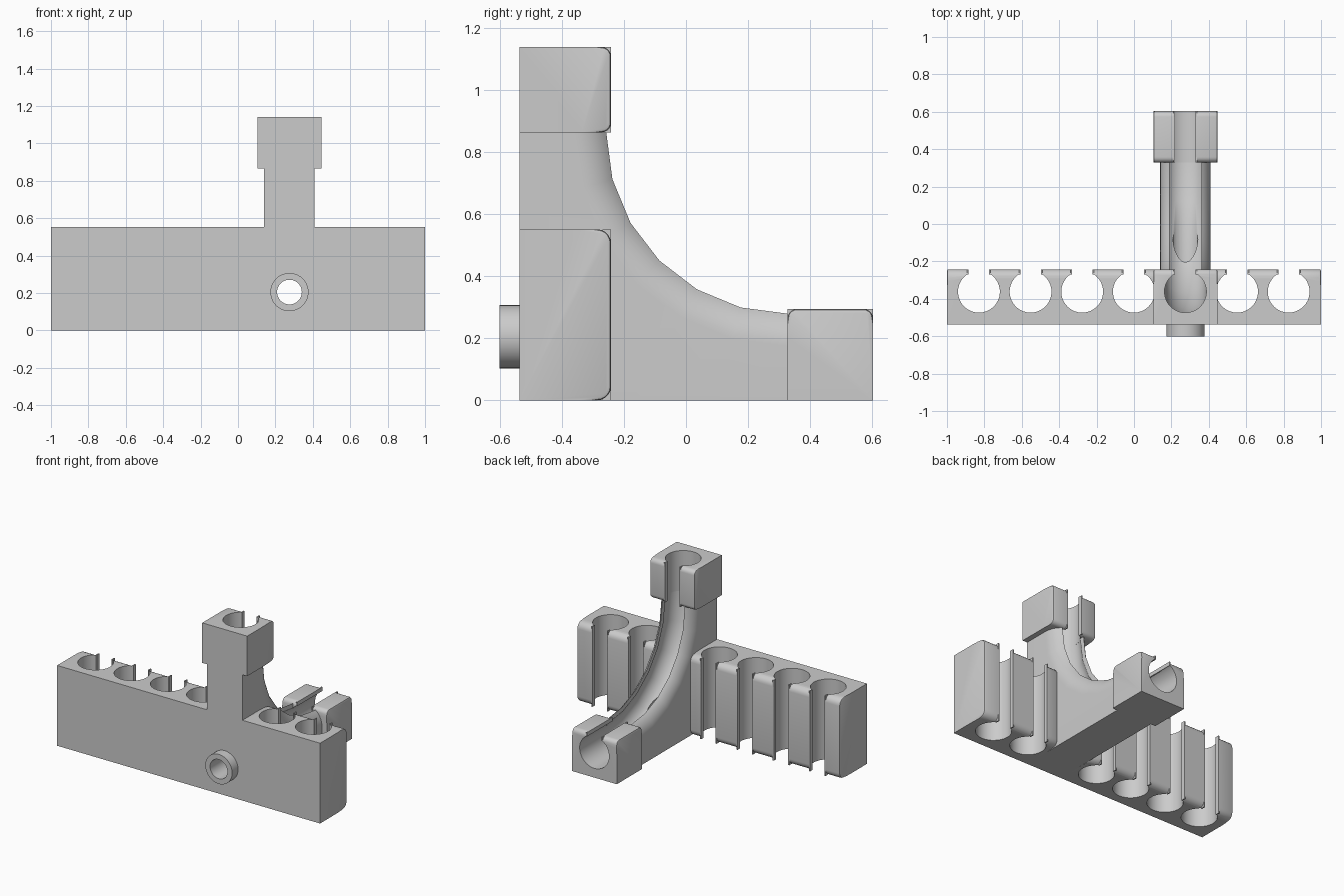
import bpy, bmesh, math
from mathutils import Vector

if "Cube" in bpy.data.objects:
    bpy.data.objects.remove(bpy.data.objects["Cube"])

FRONT, DEPTH = -0.537, 0.295      # front plane, thickness of every clip
AXIS, BORE, SLOT = 0.175, 0.112, 0.055
BEND = 0.865                      # bend centre, measured from front and floor
MID, PITCH, HALF = 0.275, 0.276, 0.135
RADIUS = BEND - AXIS

grey = bpy.data.materials.new("light grey")
grey.use_nodes = True
grey.diffuse_color = (0.6, 0.6, 0.6, 1)
grey.node_tree.nodes["Principled BSDF"].inputs["Base Color"].default_value = (0.6, 0.6, 0.6, 1)


def finish(name, bm):
    bmesh.ops.recalc_face_normals(bm, faces=bm.faces[:])
    mesh = bpy.data.meshes.new(name)
    bm.to_mesh(mesh)
    bm.free()
    mesh.materials.append(grey)
    ob = bpy.data.objects.new(name, mesh)
    bpy.context.collection.objects.link(ob)
    return ob


def loft(name, rings):
    """Closed solid through a list of equal rings."""
    bm = bmesh.new()
    loops = [[bm.verts.new(p) for p in ring] for ring in rings]
    n = len(loops[0])
    for a, b in zip(loops, loops[1:]):
        for i in range(n):
            bm.faces.new((a[i], a[(i + 1) % n], b[(i + 1) % n], b[i]))
    bm.faces.new(loops[0])
    bm.faces.new(loops[-1])
    return finish(name, bm)


def place(x, d, h, lying):
    """Upright clips run along z, lying ones along y."""
    return Vector((x, FRONT + h, d)) if lying else Vector((x, FRONT + d, h))


def box(name, x0, x1, d0, d1, h0, h1, lying=False, r=0.0):
    bm = bmesh.new()
    bmesh.ops.create_cube(bm, size=1)
    for v in bm.verts:
        v.co = Vector((x0 if v.co.x < 0 else x1, d0 if v.co.y < 0 else d1,
                       h0 if v.co.z < 0 else h1))
    if r:
        edges = [e for e in bm.edges if all(v.co.y > d1 - 1e-4 for v in e.verts)
                 and abs(e.verts[0].co.x - e.verts[1].co.x) > 1e-4]
        bmesh.ops.bevel(bm, geom=edges, offset=r, segments=5, profile=0.5, affect='EDGES')
        # small rounding around the ends of the open side
        edges = [e for e in bm.edges if abs(e.verts[0].co.x - e.verts[1].co.x) < 1e-4
                 and all(v.co.y > d1 - r - 1e-4 for v in e.verts)]
        bmesh.ops.bevel(bm, geom=edges, offset=0.01, segments=2, profile=0.5, affect='EDGES')
    for v in bm.verts:
        v.co = place(*v.co, lying)
    return finish(name, bm)


def keyhole(w):
    """Round bore with a slot of half width w, as (x, height) pairs."""
    t = math.acos(w / BORE)
    n = 28
    pts = [(BORE * math.cos(a), BORE * math.sin(a))
           for a in (t - i * (math.pi + 2 * t) / n for i in range(n + 1))]
    return pts + [(-w, 0.18), (w, 0.18)]


def circle_y(name, x, z, r, y0, y1, n=40):
    angles = [i * math.tau / n for i in range(n)]
    return loft(name, [[(x + r * math.cos(a), y, z + r * math.sin(a)) for a in angles]
                       for y in (y0, y1)])


def cut(ob, cutters):
    bpy.context.view_layer.objects.active = ob
    for c in cutters:
        c.hide_render = True
        m = ob.modifiers.new("cut", 'BOOLEAN')
        m.operation, m.solver, m.object = 'DIFFERENCE', 'EXACT', c
        bpy.ops.object.modifier_apply(modifier=m.name)
    for c in cutters:
        bpy.data.objects.remove(c)


def smooth(ob):
    bpy.ops.object.select_all(action='DESELECT')
    ob.select_set(True)
    bpy.context.view_layer.objects.active = ob
    bpy.ops.object.shade_smooth_by_angle(angle=math.radians(32))


def clip(name, x0, x1, h0, h1, slots, r, lying=False):
    """Block with open bores and thin square lips beside each slot."""
    ob = box(name, x0, x1, 0, DEPTH, h0, h1, lying, r)
    cut(ob, [loft("bore_cutter", [[place(s + x, AXIS + d, h, lying) for x, d in keyhole(SLOT)]
                                  for h in (h0 - 0.05, h1 + 0.05)]) for s in slots])
    smooth(ob)
    for s in slots:
        for side in (-1, 1):
            a, b = sorted((s + side * SLOT, s + side * (SLOT + 0.008)))
            box(name + "_lip", a, b, 0.268, DEPTH, h0, h1, lying)


# Rack bar, either side of the bend
clip("rack_right", -1, MID - HALF, 0, 0.552, [MID - PITCH * i for i in range(1, 5)], 0.045)
clip("rack_left", MID + HALF, 1, 0, 0.552, [MID + PITCH * i for i in (1, 2)], 0.045)

# Clip blocks at both ends of the bend
for name, lying in (("upper_clip", False), ("lower_clip", True)):
    clip(name, MID - 0.171, MID + 0.171, BEND, 1.14, [MID], 0.03, lying)


# Bend body: rounded trough wall filled out to the front and floor
def bend_point(x, r, a):
    return (MID + x, FRONT + BEND - r * math.cos(a), BEND - r * math.sin(a))


steps = [math.radians(15 * i) for i in range(7)]
wall = [(HALF * math.cos(i * math.pi / 24), HALF * math.sin(i * math.pi / 24)) for i in range(25)]
rings = []
for a in steps:
    edge = BEND / max(math.cos(a), math.sin(a))
    rings.append([bend_point(x, RADIUS - d, a) for x, d in wall]
                 + [bend_point(-HALF, edge, a), bend_point(HALF, edge, a)])
body = loft("bend_body", rings)

# Trough along the bend, running on past both ends
key = keyhole(0.085)
rings = [[bend_point(x, RADIUS - d, a) for x, d in key] for a in steps]
rings.insert(0, [(x, y, z + 0.05) for x, y, z in rings[0]])
rings.append([(x, y + 0.05, z) for x, y, z in rings[-1]])
cut(body, [loft("trough_cutter", rings),
           circle_y("outlet_cutter", MID, 0.205, 0.066, -0.7, 0.1)])
smooth(body)

# Round outlet on the front
outlet = circle_y("front_outlet", MID, 0.205, 0.102, -0.602, FRONT)
cut(outlet, [circle_y("outlet_cutter", MID, 0.205, 0.066, -0.7, 0.1)])
smooth(outlet)
